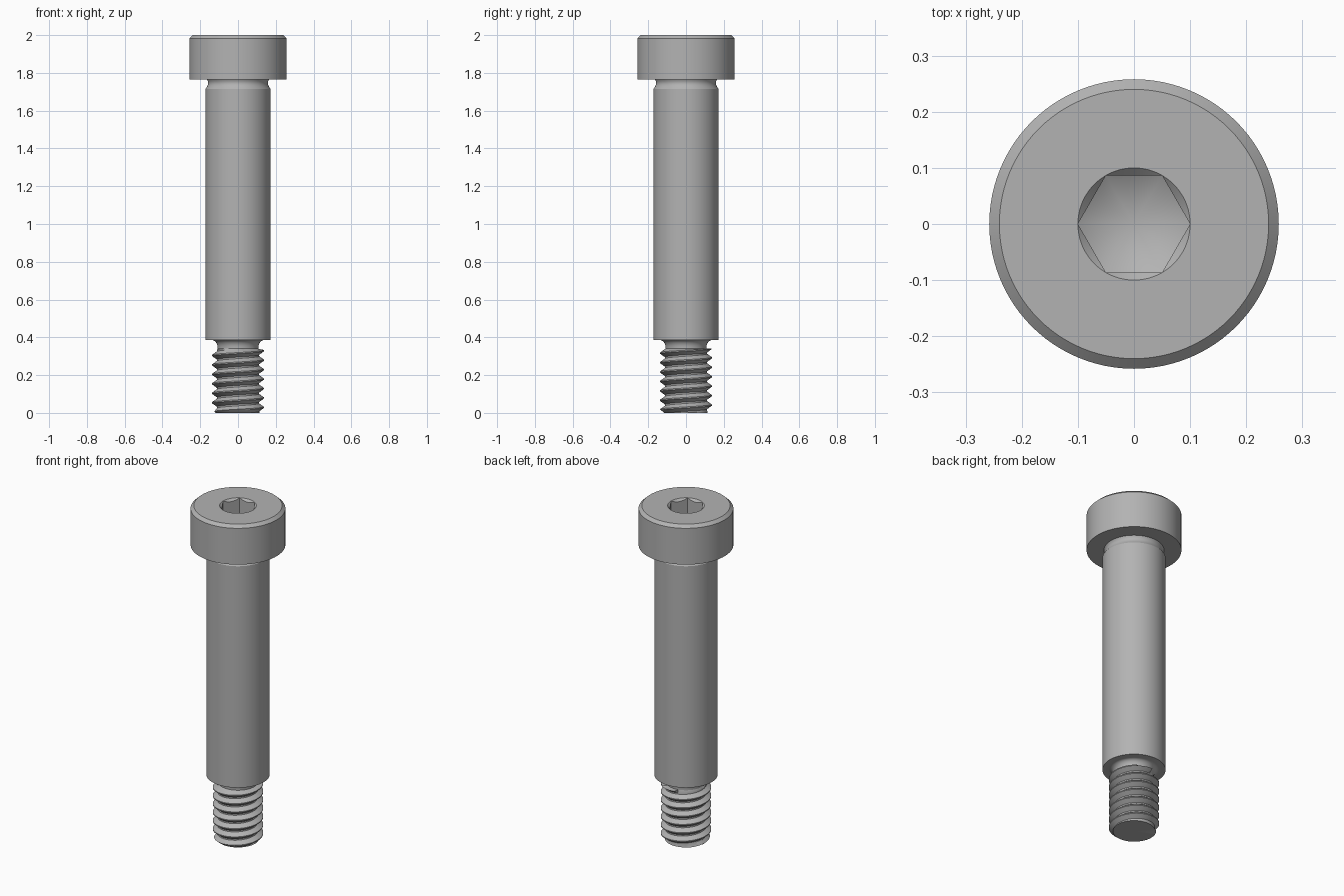
import bpy, bmesh
from math import pi, cos, sin, tan, radians

old = bpy.data.objects.get("Cube")
if old:
    bpy.data.objects.remove(old, do_unlink=True)

SEG = 96

steel = bpy.data.materials.new("steel grey")
steel.use_nodes = True
GREY = (0.45, 0.45, 0.45, 1)
steel.diffuse_color = GREY
steel.node_tree.nodes["Principled BSDF"].inputs["Base Color"].default_value = GREY


def revolve(name, rings):
    """Skin a stack of rings; each is an (r, z) pair or a function of the angle."""
    bm = bmesh.new()
    rows = []
    for ring in rings:
        row = []
        for i in range(SEG + 1):
            a = 2 * pi * i / SEG
            r, z = ring(a) if callable(ring) else ring
            row.append(bm.verts.new((r * cos(a), r * sin(a), z)))
        rows.append(row)
    for low, high in zip(rows, rows[1:]):
        for i in range(SEG):
            bm.faces.new((low[i], low[i + 1], high[i + 1], high[i]))
    # Weld the seam, poles and run-outs
    bmesh.ops.remove_doubles(bm, verts=bm.verts, dist=0.00005)
    bmesh.ops.dissolve_degenerate(bm, edges=bm.edges, dist=0.00005)
    mesh = bpy.data.meshes.new(name)
    bm.to_mesh(mesh)
    bm.free()
    mesh.materials.append(steel)
    obj = bpy.data.objects.new(name, mesh)
    bpy.context.collection.objects.link(obj)
    bpy.ops.object.select_all(action="DESELECT")
    obj.select_set(True)
    bpy.context.view_layer.objects.active = obj
    bpy.ops.object.shade_smooth_by_angle(angle=radians(28))
    return obj


# Head with chamfered rim and a countersunk hex socket ending in a drill cone
HEX, FLOOR = 0.1, 1.87


def hex_radius(a):
    return HEX * cos(pi / 6) / cos(a % (pi / 3) - pi / 6)


def socket_lip(a):
    r = hex_radius(a)
    return r, 2 - (HEX - r) * tan(radians(45))


def socket_floor(a):
    r = hex_radius(a)
    return r, FLOOR - (HEX - r) * tan(radians(30))


apex = FLOOR - HEX * tan(radians(30))
revolve("head", [(0.16, 1.765), (0.258, 1.765), (0.258, 1.983), (0.24, 2),
                 (HEX, 2), socket_lip, socket_floor, (0, apex)])

# Shoulder with a relief groove under the head and a fillet down to the thread
groove = [(0.172 - 0.014 * sin(pi * 0.8 * t / 8), 1.715 + 0.05 * t / 8) for t in range(9)]
fillet = [(0.108 + 0.028 * (1 - cos(pi / 2 * t / 6)), 0.345 + 0.04 * sin(pi / 2 * t / 6))
          for t in range(7)]
revolve("shoulder", [(0.108, 0.33)] + fillet + [(0.172, 0.385)] + groove)

# Helical thread, clipped flat at the tip and run out at the fillet
PITCH, ROOT, CREST, TOP = 0.05, 0.112, 0.137, 0.34


def helix(turn, radius):
    def point(a):
        z = PITCH * (turn + a / (2 * pi))
        if z <= 0:
            return 0.115, 0
        if z >= TOP:
            return 0.108, TOP
        return min(radius, 0.118 + z), z
    return point


tooth = [(0, ROOT), (0.16, ROOT), (0.52, CREST), (0.64, CREST)]
threads = [helix(n + f, r) for n in range(-1, int(TOP / PITCH) + 2) for f, r in tooth]
revolve("thread", [(0, 0), (0.115, 0)] + threads)
